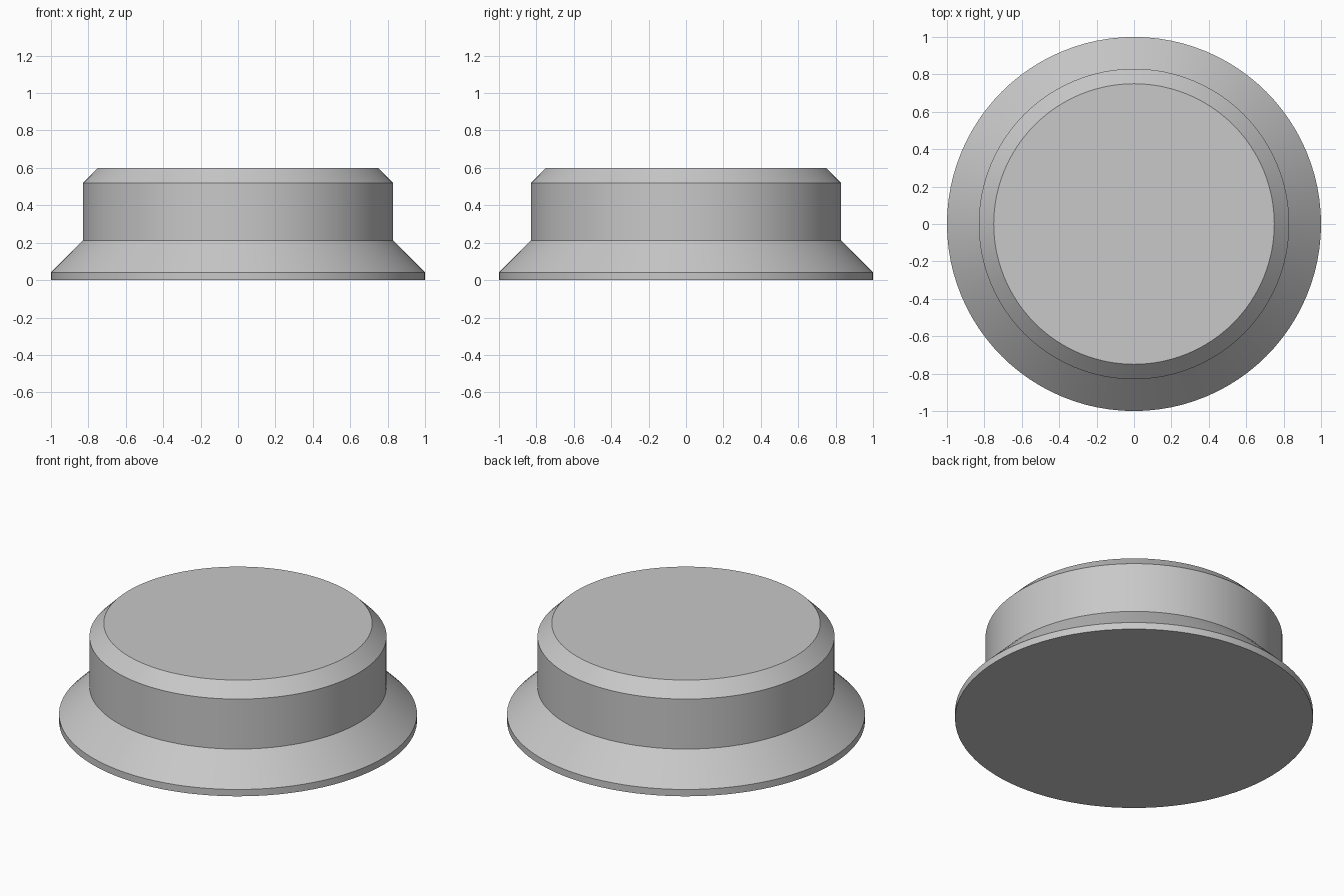
import bpy
import bmesh
from math import cos, sin, tau, radians

cube = bpy.data.objects.get("Cube")
if cube:
    bpy.data.objects.remove(cube, do_unlink=True)

SEGMENTS = 96

# Single plain grey material
grey = bpy.data.materials.new("light_grey")
grey.use_nodes = True
colour = (0.58, 0.58, 0.58, 1)
grey.diffuse_color = colour
grey.node_tree.nodes["Principled BSDF"].inputs["Base Color"].default_value = colour


def lathe(name, profile, material):
    """Turn a (radius, height) profile into a closed solid around z."""
    bm = bmesh.new()
    rings = []
    for r, z in profile:
        rings.append([bm.verts.new((r * cos(tau * i / SEGMENTS),
                                    r * sin(tau * i / SEGMENTS), z))
                      for i in range(SEGMENTS)])
    for low, high in zip(rings, rings[1:]):
        for i in range(SEGMENTS):
            j = (i + 1) % SEGMENTS
            bm.faces.new((low[i], low[j], high[j], high[i]))
    bm.faces.new(rings[0][::-1])
    bm.faces.new(rings[-1])
    mesh = bpy.data.meshes.new(name)
    bm.to_mesh(mesh)
    bm.free()
    mesh.materials.append(material)
    obj = bpy.data.objects.new(name, mesh)
    bpy.context.collection.objects.link(obj)
    bpy.ops.object.select_all(action="DESELECT")
    obj.select_set(True)
    bpy.context.view_layer.objects.active = obj
    bpy.ops.object.shade_smooth_by_angle(angle=radians(30))
    return obj


# Round cap: thin rim, flared skirt, straight wall, chamfered top
lathe("flanged_cap", [
    (1.0, 0.0),
    (1.0, 0.042),
    (0.83, 0.212),
    (0.83, 0.52),
    (0.75, 0.6),
], grey)
